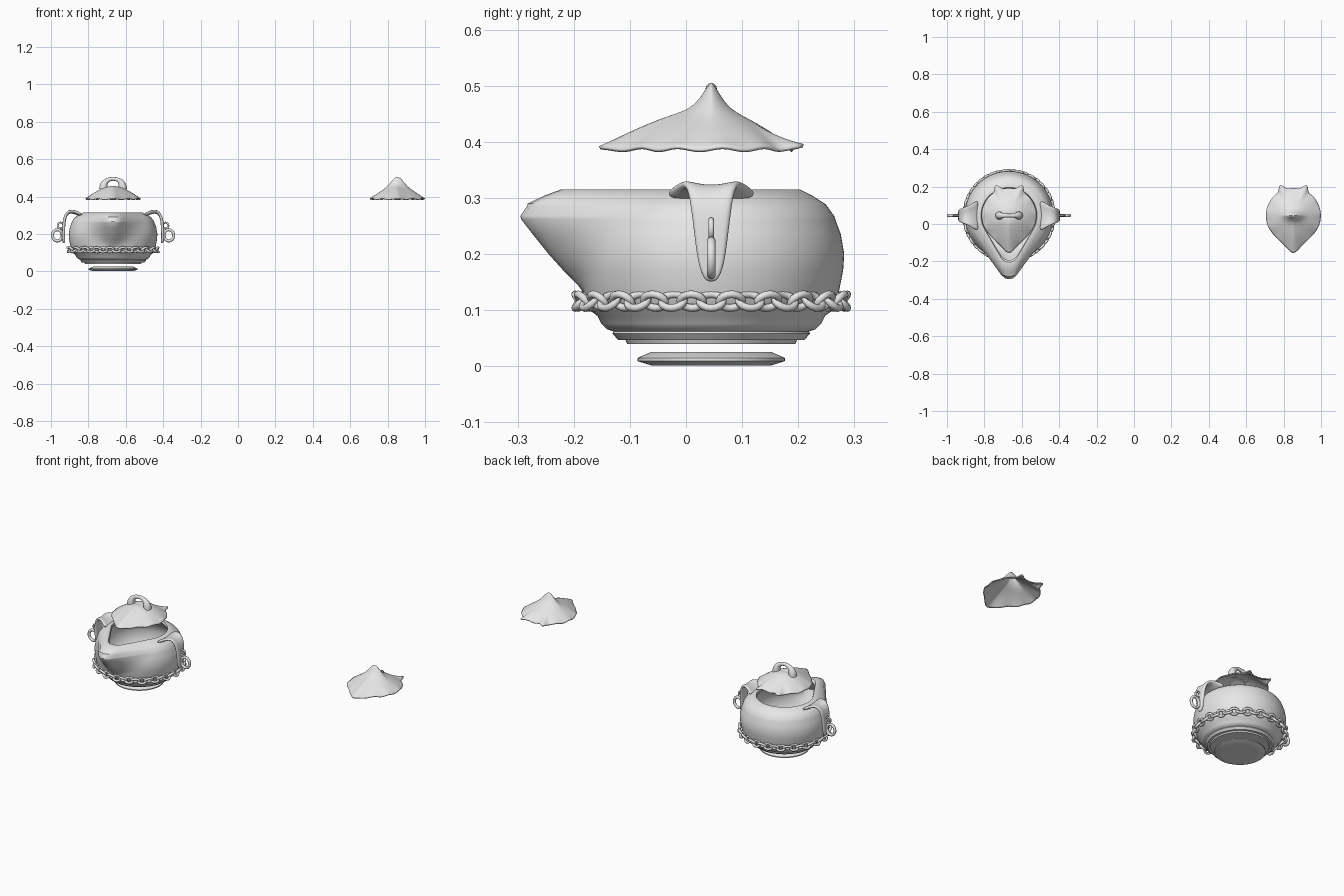
import bpy, bmesh, math
from mathutils import Vector, Matrix

if "Cube" in bpy.data.objects:
    bpy.data.objects.remove(bpy.data.objects["Cube"])

PX, PY = -0.668, 0.045          # pot axis
LID2_X = 0.852                  # axis of the loose lid
N = 96

clay = bpy.data.materials.new("light grey")
clay.diffuse_color = (0.8, 0.8, 0.8, 1)
clay.use_nodes = True
clay.node_tree.nodes["Principled BSDF"].inputs["Base Color"].default_value = clay.diffuse_color


def finish(name, bm, angle=40):
    bmesh.ops.recalc_face_normals(bm, faces=bm.faces)
    me = bpy.data.meshes.new(name)
    bm.to_mesh(me)
    bm.free()
    me.materials.append(clay)
    ob = bpy.data.objects.new(name, me)
    bpy.context.collection.objects.link(ob)
    bpy.ops.object.select_all(action='DESELECT')
    ob.select_set(True)
    bpy.context.view_layer.objects.active = ob
    bpy.ops.object.shade_smooth_by_angle(angle=math.radians(angle))
    return ob


def teardrop(a, R, E, tip):
    """Radius at angle a of a circle R stretched to a tip at distance E towards -y."""
    if E <= R + 0.001:
        return R
    d, best = E - tip, R
    ux, uy = math.cos(a), math.sin(a)
    for i in range(41):
        t = i / 40
        cy, rad = -t * d, R + (tip - R) * t
        b = uy * cy
        disc = rad * rad - (cy * cy - b * b)
        if disc >= 0:
            best = max(best, b + math.sqrt(disc))
    return best


def rings_to_faces(bm, rings):
    for r0, r1 in zip(rings, rings[1:]):
        for i in range(len(r0)):
            j = (i + 1) % len(r0)
            bm.faces.new((r0[i], r0[j], r1[j], r1[i]))


def lathe(name, profile, tip=0.05):
    """Profile rows: height, round radius, front radius. Both ends are capped."""
    bm = bmesh.new()
    rings = []
    for z, R, E in profile:
        ring = []
        for i in range(N):
            a = 2 * math.pi * i / N
            r = teardrop(a, R, E, tip)
            ring.append(bm.verts.new((PX + r * math.cos(a), PY + r * math.sin(a), z)))
        rings.append(ring)
    rings_to_faces(bm, rings)
    bm.faces.new(rings[0])
    bm.faces.new(rings[-1])
    return finish(name, bm)


def tube(bm, pts, radii, closed, sides=10, up=Vector((0, 1, 0))):
    """Sweep a round section along points lying in a plane with normal up."""
    n, rings = len(pts), []
    for k, p in enumerate(pts):
        a = pts[(k - 1) % n] if closed or k > 0 else p
        b = pts[(k + 1) % n] if closed or k < n - 1 else p
        side = (b - a).normalized().cross(up)
        rings.append([bm.verts.new(p + radii[k] * (side * math.cos(q) + up * math.sin(q)))
                      for q in (2 * math.pi * s / sides for s in range(sides))])
    if closed:
        rings.append(rings[0])
    else:
        bm.faces.new(rings[0])
        bm.faces.new(rings[-1])
    rings_to_faces(bm, rings)


def oval(center, e1, e2, r1, r2, n=20):
    return [center + e1 * r1 * math.cos(2 * math.pi * i / n)
            + e2 * r2 * math.sin(2 * math.pi * i / n) for i in range(n)]


# pot with stepped foot, pulled spout, rolled rim and hollow inside
lathe("pot_body", [
    (0.040, 0.135, 0), (0.040, 0.150, 0), (0.047, 0.153, 0), (0.047, 0.166, 0),
    (0.058, 0.176, 0), (0.062, 0.174, 0), (0.066, 0.186, 0), (0.076, 0.196, 0),
    (0.090, 0.203, 0), (0.097, 0.213, 0), (0.115, 0.222, 0), (0.130, 0.227, 0),
    (0.145, 0.230, 0.238), (0.170, 0.235, 0.263), (0.200, 0.237, 0.290),
    (0.235, 0.231, 0.318), (0.262, 0.221, 0.339), (0.268, 0.219, 0.340),
    (0.286, 0.206, 0.328), (0.290, 0.202, 0.327), (0.304, 0.180, 0.298),
    (0.315, 0.158, 0.268), (0.314, 0.150, 0.250), (0.302, 0.147, 0.238),
    (0.285, 0.160, 0.245), (0.240, 0.205, 0.275), (0.200, 0.218, 0.258),
    (0.150, 0.212, 0.22), (0.100, 0.190, 0), (0.075, 0.150, 0)])

# loose base disc
lathe("base_disc", [(0.001, 0.09, 0), (0.001, 0.105, 0), (0.009, 0.131, 0),
                    (0.015, 0.131, 0), (0.025, 0.108, 0), (0.025, 0.09, 0)])

# chain of tilted links
bm = bmesh.new()
LINKS = 42
for k in range(LINKS):
    a = 2 * math.pi * k / LINKS
    out = Vector((math.cos(a), math.sin(a), 0))
    tan = Vector((-math.sin(a), math.cos(a), 0))
    tilt = math.radians(40 if k % 2 else -40)
    e2 = Matrix.Rotation(tilt, 3, tan) @ Vector((0, 0, 1))
    pts = oval(Vector((PX, PY, 0.116)) + out * 0.233, tan, e2, 0.021, 0.016, 16)
    tube(bm, pts, [0.0068] * 16, True, 8, tan.cross(e2).normalized())
finish("chain", bm, 60)

# strap handles, each with a small eye and a hanging ring
STRAP = [(0.165, 0.294, 0.085), (0.190, 0.308, 0.070), (0.215, 0.317, 0.054),
         (0.240, 0.314, 0.045), (0.256, 0.296, 0.039), (0.263, 0.260, 0.034),
         (0.265, 0.210, 0.028), (0.265, 0.172, 0.022), (0.263, 0.150, 0.011)]
for s, side in ((-1, "left"), (1, "right")):
    bm = bmesh.new()
    rows = []
    for k, (d, z, w) in enumerate(STRAP):
        curl = 0.010 if k < 4 else 0.003
        rows.append([bm.verts.new((PX + s * d, PY + w * u, z + curl * u * u))
                     for u in (-1, -0.5, 0, 0.5, 1)])
    for r0, r1 in zip(rows, rows[1:]):
        for i in range(4):
            bm.faces.new((r0[i], r0[i + 1], r1[i + 1], r1[i]))
    ob = finish(side + "_handle", bm, 60)
    m = ob.modifiers.new("thickness", 'SOLIDIFY')
    m.thickness, m.offset = 0.016, 0
    m = ob.modifiers.new("rounding", 'SUBSURF')
    m.levels = m.render_levels = 2

    ex, ez = Vector((1, 0, 0)), Vector((0, 0, 1))
    bm = bmesh.new()
    tube(bm, oval(Vector((PX + s * 0.281, PY, 0.245)), ex, ez, 0.015, 0.016), [0.005] * 20, True)
    finish(side + "_ring_eye", bm, 60)
    bm = bmesh.new()
    tube(bm, oval(Vector((PX + s * 0.298, PY, 0.193)), ex, ez, 0.026, 0.030, 28), [0.008] * 28, True)
    finish(side + "_ring", bm, 60)


# lids: leaf-shaped shells with a pointed front, two back ears and a ruffled edge
def lid(name, cx, peak):
    bm = bmesh.new()
    steps, rings = 20, []
    for k in range(1, steps + 1):
        f, ring = k / steps, []
        for i in range(N):
            a = 2 * math.pi * i / N
            ears = sum(math.exp(-((a - math.pi / 2 - e) / 0.11) ** 2) for e in (-0.41, 0.41))
            r = f * (teardrop(a, 0.147, 0.2, 0.022) + 0.032 * ears * f ** 6)
            x, y = r * math.cos(a), r * math.sin(a)
            z = 0.389 + 0.074 * (1 - f ** 1.5) + 0.003 * f ** 8 * math.sin(11 * a) + 0.006 * ears * f ** 4
            z += peak * math.exp(-(x / 0.045) ** 2 - abs(y / 0.022) ** 1.5)
            ring.append(bm.verts.new((cx + x, PY + y, z)))
        rings.append(ring)
    rings_to_faces(bm, rings)
    top = bm.verts.new((cx, PY, 0.463 + peak))
    for i in range(N):
        bm.faces.new((top, rings[0][i], rings[0][(i + 1) % N]))
    ob = finish(name, bm, 60)
    m = ob.modifiers.new("thickness", 'SOLIDIFY')
    m.thickness, m.offset = 0.006, -1


lid("pot_lid", PX, -0.008)
lid("loose_lid", LID2_X, 0.043)

# arched grip on the pot lid
bm = bmesh.new()
pts, radii = [], []
for i in range(21):
    a = math.pi * i / 20
    pts.append(Vector((PX + 0.052 * math.cos(a), PY, 0.440 + 0.055 * math.sin(a) ** 0.8)))
    radii.append(0.010 + 0.012 * abs(math.cos(a)) ** 3)
tube(bm, pts, radii, False, 12)
finish("lid_grip", bm, 60)
